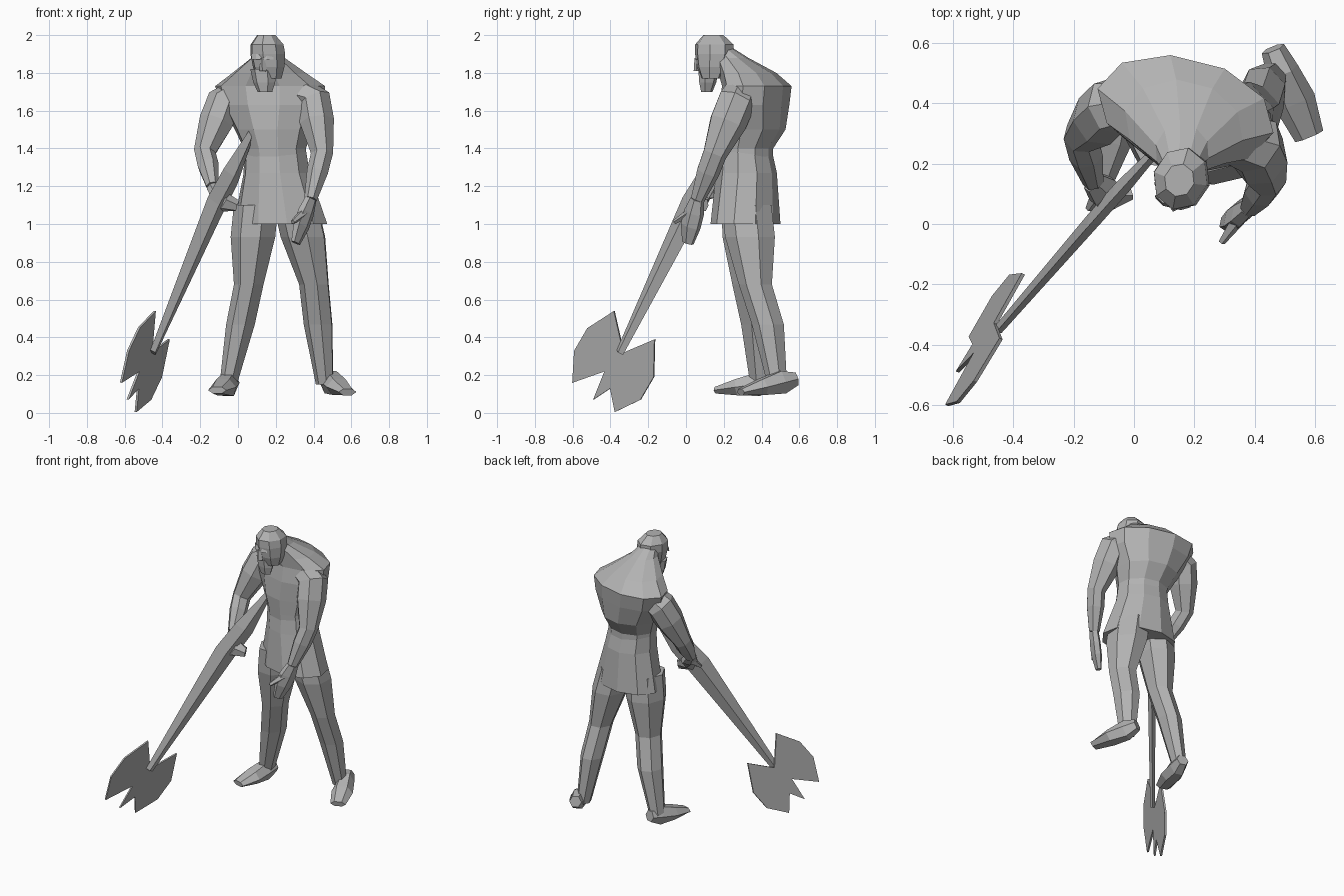
import bpy, bmesh, math
from mathutils import Vector

cube = bpy.data.objects.get("Cube")
if cube:
    bpy.data.objects.remove(cube)

shade = (0.45, 0.45, 0.45, 1)
grey = bpy.data.materials.new("plain grey")
grey.use_nodes = True
grey.diffuse_color = shade
grey.node_tree.nodes["Principled BSDF"].inputs["Base Color"].default_value = shade

UP = Vector((0, 0, 1))
TWIST = -14


def finish(name, bm):
    bmesh.ops.recalc_face_normals(bm, faces=bm.faces)
    mesh = bpy.data.meshes.new(name)
    bm.to_mesh(mesh)
    bm.free()
    mesh.materials.append(grey)
    obj = bpy.data.objects.new(name, mesh)
    bpy.context.collection.objects.link(obj)


def loft(name, centres, widths, depths, sides=6, yaw=TWIST, flat=False):
    """Skin elliptical rings, either level or square to the path."""
    bm = bmesh.new()
    turn = math.radians(yaw)
    across = Vector((math.cos(turn), math.sin(turn), 0))
    loops = []
    last = len(centres) - 1
    for i, centre in enumerate(centres):
        way = UP
        if not flat:
            way = (centres[min(i + 1, last)] - centres[max(i - 1, 0)]).normalized()
        a = (across - way * across.dot(way)).normalized() * widths[i]
        b = way.cross(a).normalized() * depths[i]
        angles = [math.tau * k / sides for k in range(sides)]
        loops.append([bm.verts.new(centre + a * math.cos(t) + b * math.sin(t)) for t in angles])
    for low, high in zip(loops, loops[1:]):
        for k in range(sides):
            n = (k + 1) % sides
            bm.faces.new((low[k], low[n], high[n], high[k]))
    bm.faces.new(loops[0])
    bm.faces.new(loops[-1])
    finish(name, bm)


def body(name, profile, sides, base=0.3):
    """Level rings (y, z, half width, half depth) around the leaning spine."""
    centres = [Vector((base - 0.075 * z, y, z)) for y, z, w, d in profile]
    loft(name, centres, [r[2] for r in profile], [r[3] for r in profile], sides, flat=True)


def limb(name, joints, widths, depth, yaw, swell=1.15, back=0.0, flat=False):
    """Joints joined by segments that swell at the muscle."""
    centres, radii = [], []
    for i in range(len(joints) - 1):
        start, end = Vector(joints[i]), Vector(joints[i + 1])
        muscle = start.lerp(end, 0.4)
        muscle.y += back * i
        centres += [start, muscle]
        radii += [widths[i], swell * (0.6 * widths[i] + 0.4 * widths[i + 1])]
    centres.append(Vector(joints[-1]))
    radii.append(widths[-1])
    loft(name, centres, radii, [r * depth for r in radii], 7, yaw, flat)


def foot(name, heel, toe, yaw):
    """Wedge with a high instep, running from heel to toe."""
    heel, toe = Vector(heel), Vector(toe)
    steps = (0, 0.25, 0.6, 1)
    loft(name, [heel.lerp(toe, s) for s in steps],
         (0.04, 0.055, 0.07, 0.05), (0.04, 0.07, 0.05, 0.02), 6, yaw)


def hand(name, wrist, knuckles, tips, thumb, yaw):
    """Mitten fist tapering to the fingertips, with a separate thumb."""
    wrist, knuckles, tips, thumb = map(Vector, (wrist, knuckles, tips, thumb))
    loft(name, [wrist, wrist.lerp(knuckles, 0.5), knuckles, tips],
         (0.03, 0.035, 0.035, 0.02), (0.04, 0.06, 0.06, 0.035), 6, yaw)
    loft(name + "_thumb", [wrist.lerp(knuckles, 0.4), thumb], (0.03, 0.012), (0.03, 0.012), 5, yaw)


def plate(name, points, thickness):
    """Flat outline thickened along its own normal."""
    bm = bmesh.new()
    face = bm.faces.new([bm.verts.new(p) for p in points])
    face.normal_update()
    shift = face.normal * thickness
    bmesh.ops.translate(bm, vec=-shift / 2, verts=bm.verts)
    out = bmesh.ops.extrude_face_region(bm, geom=[face])
    moved = [v for v in out["geom"] if isinstance(v, bmesh.types.BMVert)]
    bmesh.ops.translate(bm, vec=shift, verts=moved)
    finish(name, bm)


# Hunched trunk and kilt
body("torso", [(.32, 1.2, .17, .14), (.315, 1.4, .17, .145), (.345, 1.5, .21, .18),
               (.36, 1.63, .28, .18), (.375, 1.73, .3, .175), (.325, 1.8, .2, .15),
               (.24, 1.88, .09, .09), (.19, 1.93, .06, .06)], 10)
body("kilt", [(.315, 1, .255, .18), (.32, 1.27, .18, .16), (.315, 1.38, .17, .14)], 10)

# Head, beard and face, the face set towards the right
face_base = 0.27
body("head", [(.14, 1.77, .065, .06), (.145, 1.83, .085, .09), (.15, 1.9, .095, .105),
              (.15, 1.95, .09, .105), (.145, 2, .05, .055)], 8)
body("beard", [(.11, 1.7, .04, .03), (.115, 1.75, .06, .045), (.12, 1.82, .07, .055)], 6, face_base)
body("nose", [(.06, 1.81, .022, .02), (.06, 1.88, .012, .015)], 4, face_base)
body("brow", [(.07, 1.87, .06, .02), (.08, 1.9, .06, .02)], 6, face_base)

# Arms: the left hangs forward, the right bends back to the shaft
arm_widths = (.06, .095, .06, .035)
left_wrist = (.385, .06, 1.13)
right_wrist = (-.135, .14, 1.2)
limb("left_arm", [(.3, .3, 1.71), (.4, .265, 1.65), (.445, .15, 1.37), left_wrist],
     arm_widths, 1.1, TWIST)
limb("right_arm", [(.03, .4, 1.7), (-.075, .39, 1.64), (-.175, .29, 1.38), right_wrist],
     arm_widths, 1.05, TWIST)
hand("left_hand", left_wrist, (.335, .025, .99), (.305, .01, .9), (.29, -.06, 1.01), -30)
hand("right_hand", right_wrist, (-.07, .08, 1.11), (-.01, .1, 1.1), (-.15, .05, 1.1), -40)

# Legs and feet
leg_widths = (.12, .08, .047)
limb("right_leg", [(.1, .315, 1.1), (.06, .33, .68), (-.05, .39, .15)],
     leg_widths, 1.15, -20, 1.16, .02, True)
limb("left_leg", [(.31, .325, 1.1), (.405, .37, .68), (.46, .485, .15)],
     leg_widths, 1.15, 20, 1.16, .02, True)
foot("right_foot", (-.03, .45, .16), (-.11, .16, .12), TWIST)
foot("left_foot", (.46, .58, .18), (.58, .29, .11), 25)

# Axe: broad shaft tapering both ways, and a flat double blade
shaft = [(-.45, -.35, .32), (-.12, .03, 1.1), (-.04, .12, 1.25), (.08, .25, 1.5)]
loft("axe_shaft", [Vector(p) for p in shaft], (.016, .026, .026, .015),
     (.025, .075, .07, .02), 4, -40)
outline = [(-.38, .54), (-.52, .45), (-.59, .33), (-.6, .16), (-.43, .22), (-.49, .07),
           (-.4, .13), (-.375, .005), (-.24, .07), (-.17, .19), (-.165, .39), (-.33, .32)]
plate("axe_blade", [(.48 * y + .195 * z - .363, y, z) for y, z in outline], .012)
